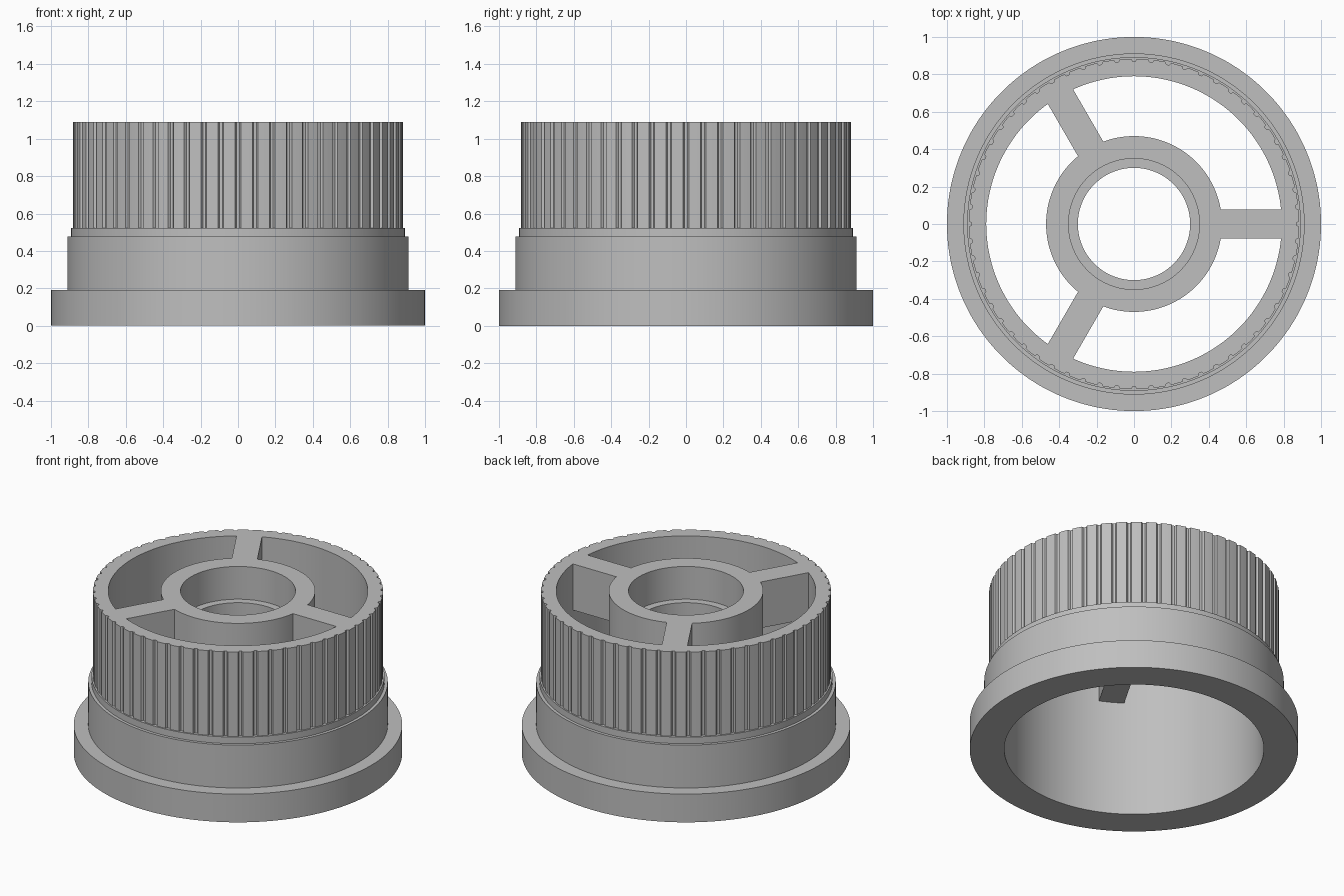
import bpy, bmesh, math
from mathutils import Matrix

cube = bpy.data.objects.get("Cube")
if cube:
    bpy.data.objects.remove(cube, do_unlink=True)

grey = bpy.data.materials.new("matte grey")
grey.use_nodes = True
colour = (0.52, 0.52, 0.52, 1)
grey.diffuse_color = colour
grey.node_tree.nodes["Principled BSDF"].inputs["Base Color"].default_value = colour

GROOVES, DEPTH = 60, 0.013
TOP, RIB_BOTTOM = 1.09, 0.78
# Offsets in degrees within one groove pitch, and whether each is on the groove floor
PITCH = [(-1, 0), (-0.5, 1), (0.5, 1), (1, 0), (2.33, 0), (3.67, 0)]
STATIONS = [(math.radians(i * 360 / GROOVES + a), floor)
            for i in range(GROOVES) for a, floor in PITCH]


def finish(bm, name):
    bmesh.ops.recalc_face_normals(bm, faces=bm.faces)
    mesh = bpy.data.meshes.new(name)
    bm.to_mesh(mesh)
    bm.free()
    mesh.materials.append(grey)
    obj = bpy.data.objects.new(name, mesh)
    bpy.context.collection.objects.link(obj)
    return obj


def lathe(name, profile):
    """Revolve a closed (radius, height, grooved) profile around z."""
    bm = bmesh.new()
    columns = []
    for angle, floor in STATIONS:
        column = []
        for r, z, grooved in profile:
            r -= DEPTH * floor * grooved
            column.append(bm.verts.new((r * math.cos(angle), r * math.sin(angle), z)))
        columns.append(column)
    n = len(profile)
    for i, a in enumerate(columns):
        b = columns[(i + 1) % len(columns)]
        for j in range(n):
            k = (j + 1) % n
            bm.faces.new((a[j], b[j], b[k], a[k]))
    return finish(bm, name)


# Outer shell: base flange, lower band, collar and grooved grip
shell = lathe("knob_body", [
    (0.79, 0, 0), (1.0, 0, 0), (1.0, 0.19, 0), (0.912, 0.19, 0),
    (0.912, 0.478, 0), (0.892, 0.478, 0), (0.892, 0.522, 0),
    (0.883, 0.522, 1), (0.883, TOP, 1), (0.79, TOP, 0)])

# Central hub with a stepped bore
hub = lathe("hub", [
    (0.30, RIB_BOTTOM, 0), (0.47, RIB_BOTTOM, 0), (0.47, TOP, 0),
    (0.35, TOP, 0), (0.35, 0.87, 0), (0.30, 0.87, 0)])

# Three spokes joining the hub to the shell
parts = [hub]
for i in range(3):
    bm = bmesh.new()
    bmesh.ops.create_cube(bm, size=1, matrix=Matrix.Rotation(math.radians(120 * i), 4, "Z")
                          @ Matrix.Translation((0.63, 0, (TOP + RIB_BOTTOM) / 2))
                          @ Matrix.Diagonal((0.40, 0.156, TOP - RIB_BOTTOM, 1)))
    parts.append(finish(bm, f"spoke_{i + 1}"))

# Merge everything into one solid
bpy.context.view_layer.objects.active = shell
for part in parts:
    union = shell.modifiers.new("union", "BOOLEAN")
    union.operation = "UNION"
    union.solver = "EXACT"
    union.object = part
    bpy.ops.object.modifier_apply(modifier=union.name)
    bpy.data.objects.remove(part, do_unlink=True)

bpy.ops.object.select_all(action="DESELECT")
shell.select_set(True)
bpy.ops.object.shade_smooth_by_angle(angle=math.radians(25))
